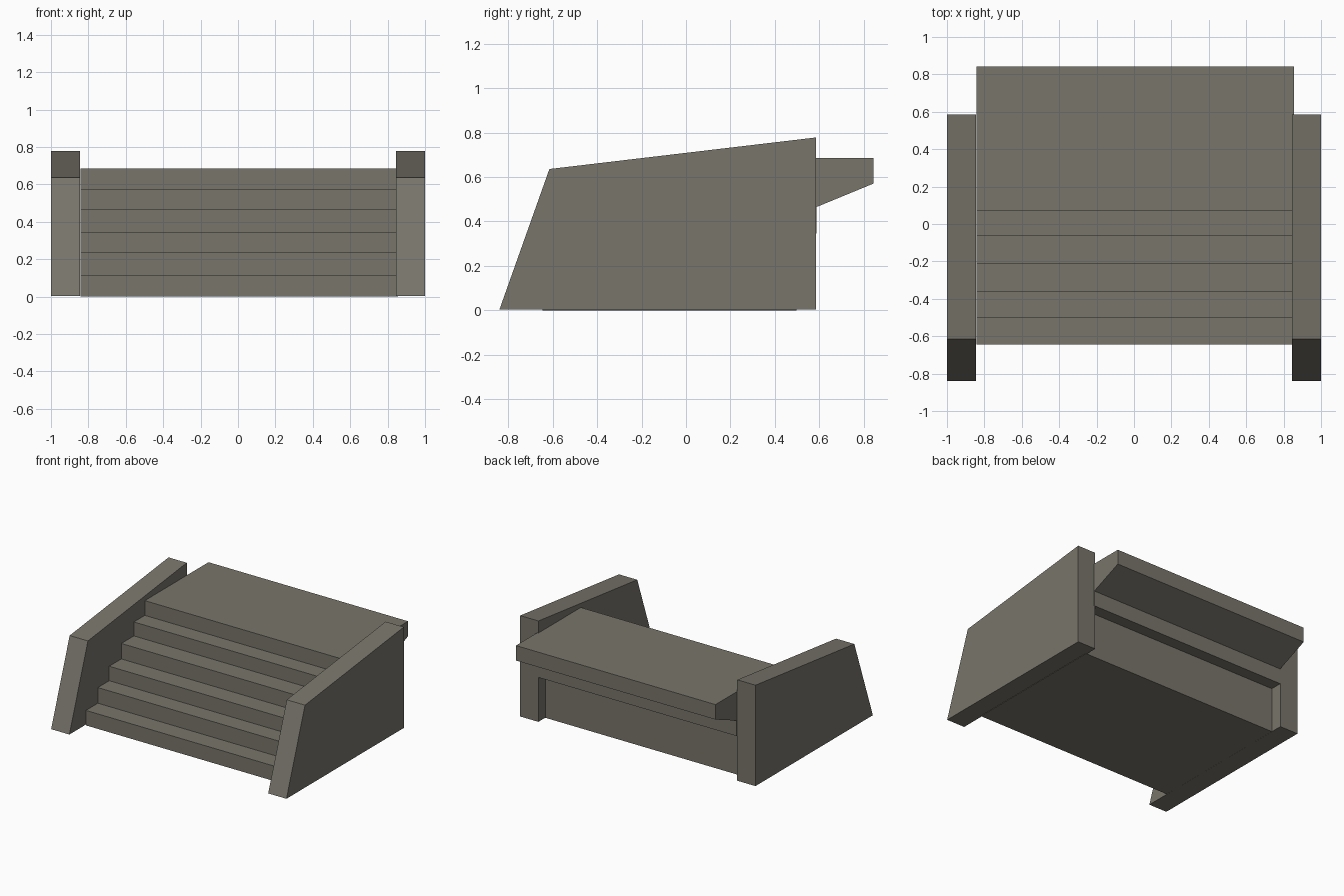
import bpy, bmesh

if "Cube" in bpy.data.objects:
    bpy.data.objects.remove(bpy.data.objects["Cube"])

stone = bpy.data.materials.new("grey_stone")
stone.diffuse_color = (0.19, 0.178, 0.147, 1)
stone.use_nodes = True
stone.node_tree.nodes["Principled BSDF"].inputs["Base Color"].default_value = stone.diffuse_color


def extrude_x(name, profile, x0, x1):
    """Extrude a (y, z) outline from x0 to x1."""
    bm = bmesh.new()
    face = bm.faces.new([bm.verts.new((x0, y, z)) for y, z in profile])
    ext = bmesh.ops.extrude_face_region(bm, geom=[face])
    moved = [g for g in ext["geom"] if isinstance(g, bmesh.types.BMVert)]
    bmesh.ops.translate(bm, verts=moved, vec=(x1 - x0, 0, 0))
    bmesh.ops.recalc_face_normals(bm, faces=bm.faces)
    mesh = bpy.data.meshes.new(name)
    bm.to_mesh(mesh)
    bm.free()
    mesh.materials.append(stone)
    obj = bpy.data.objects.new(name, mesh)
    bpy.context.collection.objects.link(obj)
    return obj


# Sloped side walls
wall = [(-0.84, 0.003), (-0.615, 0.636), (0.585, 0.778), (0.585, 0.003)]
extrude_x("left_wall", wall, -1.0, -0.845)
extrude_x("right_wall", wall, 0.845, 1.0)

# Stair block: six steps, overhanging landing, recessed back
risers = [-0.645, -0.50, -0.362, -0.215, -0.063, 0.07]
treads = [0.115, 0.235, 0.346, 0.465, 0.572, 0.685]
stairs = [(risers[0], 0.0)]
z = 0.0
for i, (y, top) in enumerate(zip(risers, treads)):
    if i:
        stairs.append((y, z))
    stairs.append((y, top))
    z = top
stairs += [(0.843, 0.685), (0.843, 0.57), (0.588, 0.465),
           (0.588, 0.346), (0.497, 0.346), (0.497, 0.0)]
extrude_x("stairs", stairs, -0.841, 0.855)
